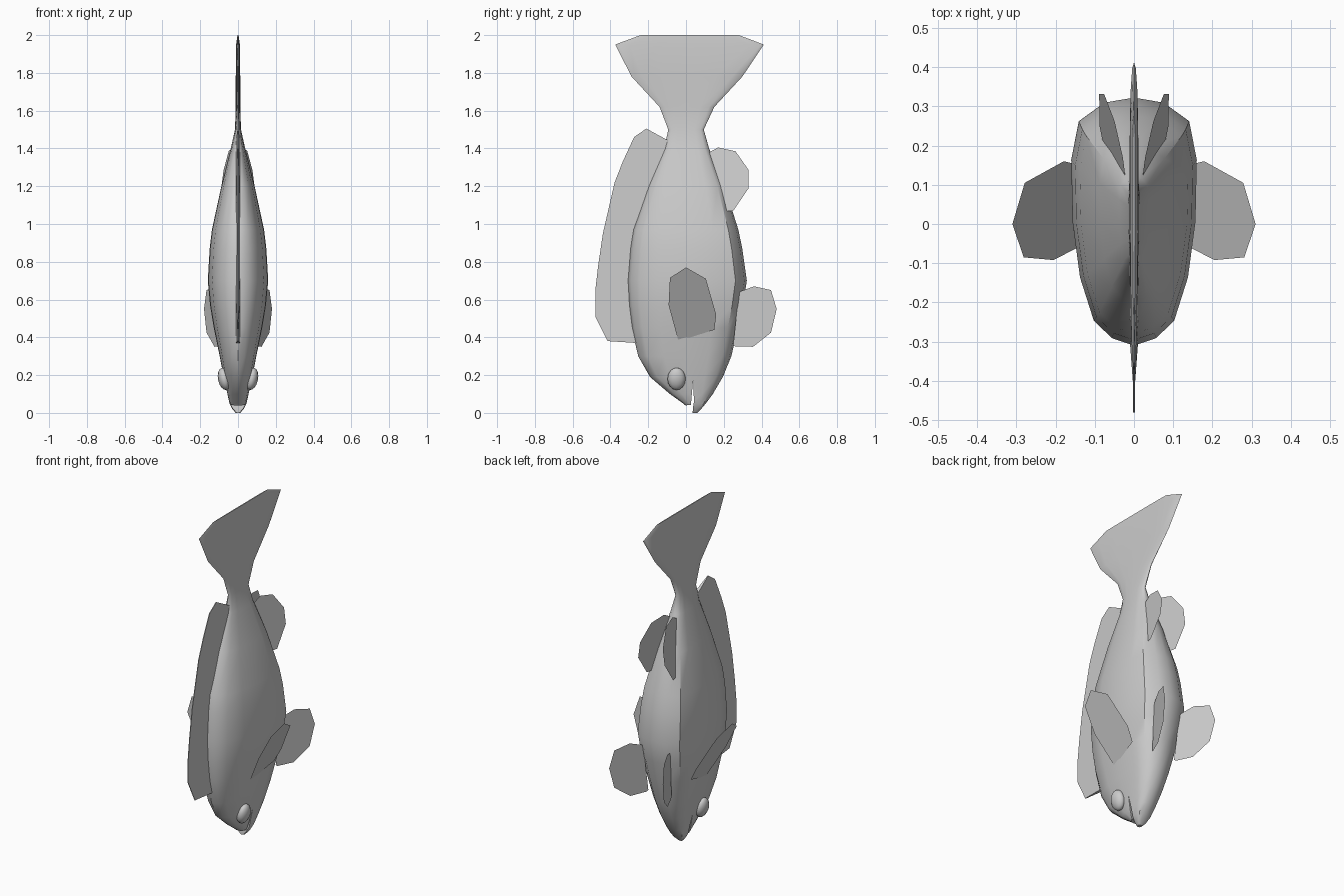
import bpy, bmesh, math
from mathutils import Vector

if "Cube" in bpy.data.objects:
    bpy.data.objects.remove(bpy.data.objects["Cube"])


def make_object(name, bm):
    bmesh.ops.recalc_face_normals(bm, faces=bm.faces[:])
    me = bpy.data.meshes.new(name)
    bm.to_mesh(me)
    bm.free()
    ob = bpy.data.objects.new(name, me)
    bpy.context.collection.objects.link(ob)
    return ob


def activate(ob):
    bpy.ops.object.select_all(action='DESELECT')
    ob.select_set(True)
    bpy.context.view_layer.objects.active = ob


def smooth(ob, deg=40):
    activate(ob)
    bpy.ops.object.shade_smooth_by_angle(angle=math.radians(deg))


def slab(name, outline, half):
    """Thin solid from a y-z outline; half(i) gives the half thickness at point i."""
    bm = bmesh.new()
    sides = [[bm.verts.new((s * half(i), y, z)) for i, (y, z) in enumerate(outline)]
             for s in (-1, 1)]
    n = len(outline)
    for side in sides:
        bm.faces.new(side)
    for i in range(n):
        j = (i + 1) % n
        bm.faces.new((sides[0][i], sides[0][j], sides[1][j], sides[1][i]))
    return make_object(name, bm)


def fin_pair(name, outline, x_at):
    """Flat sheet fins on both sides; x_at(y, z) tilts the sheet."""
    for side, s in (("left", -1), ("right", 1)):
        bm = bmesh.new()
        bm.faces.new([bm.verts.new((s * x_at(y, z), y, z)) for y, z in outline])
        make_object(f"{name}_{side}", bm)


# Body and tail: one cross-section lofted along the length
section = [(0, -1), (.35, -.94), (.64, -.8), (.86, -.45), (.98, 0),
           (1, .5), (.88, .81), (.47, .96), (0, 1)]
section += [(-x, y) for x, y in section[-2:0:-1]]
# z, back y, belly y, half width
stations = [(0, .035, .06, .012), (.02, .02, .08, .03), (.05, -.015, .105, .045),
            (.1, -.085, .142, .056), (.19, -.19, .195, .076), (.3, -.253, .24, .097),
            (.45, -.288, .275, .128), (.57, -.303, .302, .148), (.7, -.31, .322, .16),
            (.87, -.296, .298, .15), (.97, -.28, .277, .138), (1.2, -.2, .205, .088),
            (1.4, -.115, .122, .038), (1.5, -.094, .094, .016), (1.62, -.14, .15, .012),
            (1.78, -.288, .298, .012), (1.95, -.375, .412, .01), (2, -.24, .28, .003)]
bm = bmesh.new()
rings = []
for z, y0, y1, w in stations:
    c, h = (y0 + y1) / 2, (y1 - y0) / 2
    rings.append([bm.verts.new((x * w, c + y * h, z)) for x, y in section])
n = len(section)
for a, b in zip(rings, rings[1:]):
    for i in range(n):
        j = (i + 1) % n
        bm.faces.new((a[i], a[j], b[j], b[i]))
bm.faces.new(rings[0])
bm.faces.new(rings[-1])
body = make_object("body", bm)

# Mouth slit, cut through the snout
cutter = slab("mouth_cutter", [(.038, .18), (.03, .09), (.026, .042), (0, .04), (-.06, .025),
                               (-.06, -.05), (.034, -.05), (.036, .02), (.042, .06)],
              lambda i: .3)
cutter.hide_render = True
mod = body.modifiers.new("mouth", 'BOOLEAN')
mod.operation = 'DIFFERENCE'
mod.solver = 'EXACT'
mod.object = cutter
activate(body)
bpy.ops.object.modifier_apply(modifier=mod.name)
bpy.data.objects.remove(cutter)
smooth(body)

# Dorsal fin: thick at the root, thin at the outer edge
dorsal = [(-.09, 1.44), (-.21, 1.505), (-.275, 1.46), (-.335, 1.33), (-.378, 1.22),
          (-.44, .95), (-.465, .78), (-.48, .65), (-.48, .51), (-.415, .38),
          (-.26, .37), (-.28, .7), (-.25, .97), (-.17, 1.2)]
slab("dorsal_fin", dorsal, lambda i: .002 if 0 < i < 10 else .012)

# Paired fins
fin_pair("pectoral_fin", [(-.04, .38), (.15, .44), (.16, .52), (.105, .71), (0, .77),
                          (-.085, .715), (-.092, .57)],
         lambda y, z: .31 - .525 * (.77 - z))
fin_pair("pelvic_fin", [(.25, .36), (.28, .64), (.36, .67), (.45, .65), (.48, .55),
                        (.45, .425), (.355, .35), (.26, .352)],
         lambda y, z: .10 + .444 * (y - .30))
fin_pair("anal_fin", [(.115, 1.375), (.17, 1.405), (.262, 1.385), (.332, 1.285), (.332, 1.19),
                      (.25, 1.07), (.2, 1.07), (.16, 1.25)],
         lambda y, z: -.003 + .2 * y - .13 * (z - 1.385))

# Eyes
for side, s in (("left", -1), ("right", 1)):
    bpy.ops.mesh.primitive_uv_sphere_add(segments=12, ring_count=8, radius=1,
                                         location=(s * .073, -.05, .18),
                                         rotation=(0, s * math.radians(12), 0))
    eye = bpy.context.object
    eye.name = f"eye_{side}"
    eye.scale = (.033, .048, .06)
    smooth(eye, 60)
